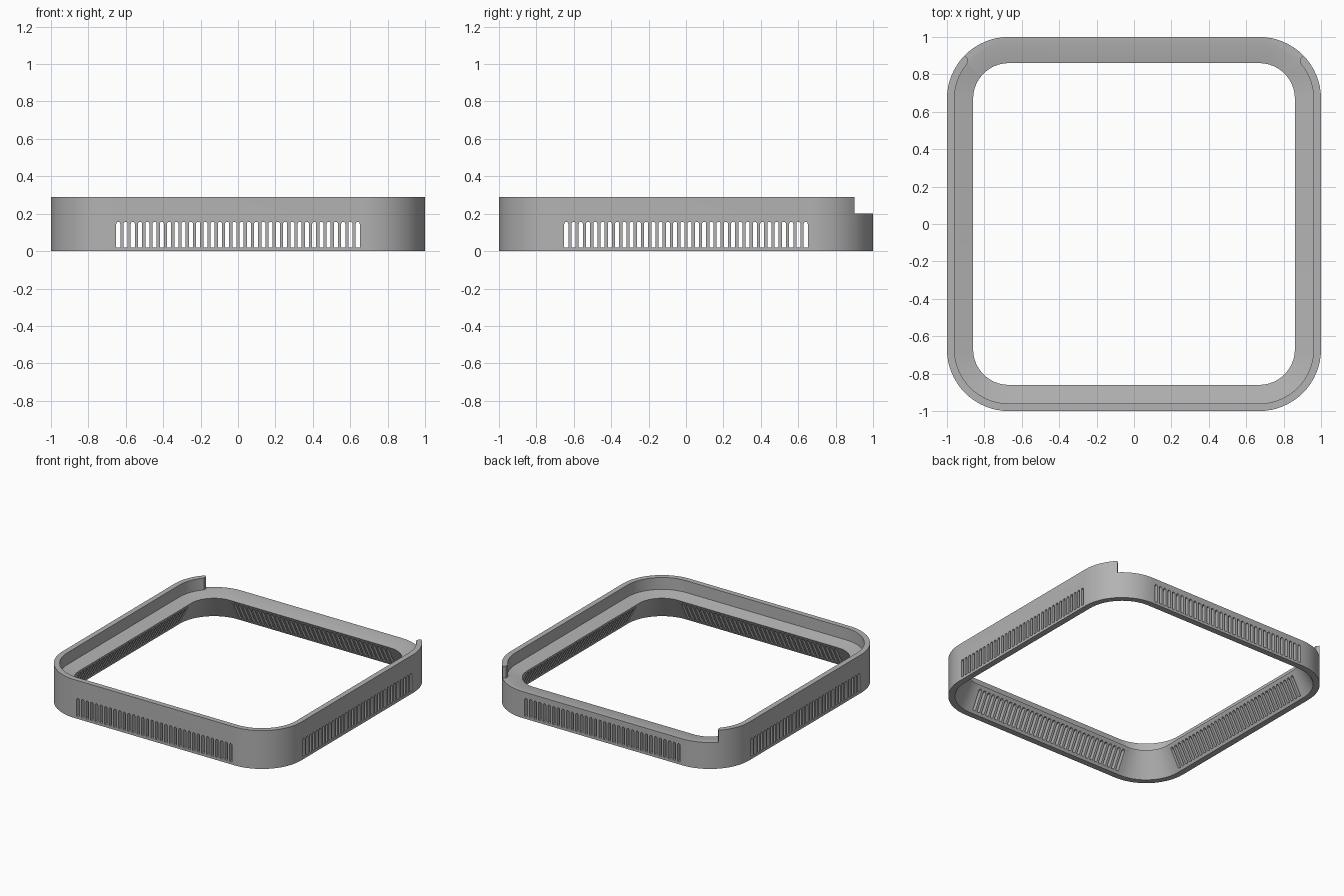
import bpy
import bmesh
import math

RADIUS = 0.33        # outer corner radius
CENTRE = 1 - RADIUS  # corner arc centre
STEPS = 16           # segments per corner

old = bpy.data.objects.get("Cube")
if old:
    bpy.data.objects.remove(old, do_unlink=True)

grey = bpy.data.materials.new("mid_grey")
grey.use_nodes = True
colour = (0.45, 0.45, 0.45, 1)
grey.diffuse_color = colour
grey.node_tree.nodes["Principled BSDF"].inputs["Base Color"].default_value = colour


def finish(bm, name):
    bmesh.ops.recalc_face_normals(bm, faces=bm.faces)
    mesh = bpy.data.meshes.new(name)
    bm.to_mesh(mesh)
    bm.free()
    mesh.materials.append(grey)
    obj = bpy.data.objects.new(name, mesh)
    bpy.context.collection.objects.link(obj)
    return obj


def prism(bm, start, end):
    """Closed prism between two matching outlines."""
    a = [bm.verts.new(p) for p in start]
    b = [bm.verts.new(p) for p in end]
    bm.faces.new(a)
    bm.faces.new(b[::-1])
    for i in range(len(a)):
        j = (i + 1) % len(a)
        bm.faces.new((a[i], b[i], b[j], a[j]))


def ring(inset, z):
    """Rounded square, inset from the outer outline."""
    points = []
    for quarter in range(4):
        base = quarter * math.pi / 2
        cx = CENTRE if quarter in (0, 3) else -CENTRE
        cy = CENTRE if quarter < 2 else -CENTRE
        for s in range(STEPS + 1):
            a = base + s / STEPS * math.pi / 2
            r = RADIUS - inset
            points.append((cx + r * math.cos(a), cy + r * math.sin(a), z))
    return points


# Frame: wall, sloping ledge and flared inner face, as (inset, height)
section = [(0, 0), (0, 0.29), (0.04, 0.29), (0.04, 0.2), (0.14, 0.18), (0.045, 0)]
bm = bmesh.new()
rings = [[bm.verts.new(p) for p in ring(*point)] for point in section]
for k, lower in enumerate(rings):
    upper = rings[(k + 1) % len(rings)]
    for i in range(len(lower)):
        j = (i + 1) % len(lower)
        bm.faces.new((lower[i], lower[j], upper[j], upper[i]))
frame = finish(bm, "vented_frame")

# Cutter for the lowered back rim, with curled ends on the wall
side = [(0.8, 0.85), (0.889, 0.862), (0.888, 0.885), (0.905, 0.902), (1.1, 1.1)]
outline = side + [(-x, y) for x, y in reversed(side)]
bm = bmesh.new()
prism(bm, [(x, y, 0.2) for x, y in outline], [(x, y, 0.4) for x, y in outline])
cutters = [finish(bm, "back_rim_cutter")]

# Cutters for the vent slots, running through both opposite sides
COUNT, HALF, LOW, HIGH = 34, 0.011, 0.02, 0.157
arch = [(-HALF, LOW), (HALF, LOW)]
for s in range(7):
    a = s / 6 * math.pi
    arch.append((HALF * math.cos(a), HIGH - HALF + HALF * math.sin(a)))
for along_x in (False, True):
    bm = bmesh.new()
    for n in range(COUNT):
        mid = (n / (COUNT - 1) * 2 - 1) * 0.64
        ends = []
        for reach in (-1.1, 1.1):
            ends.append([(reach, mid + u, z) if along_x else (mid + u, reach, z)
                         for u, z in arch])
        prism(bm, *ends)
    cutters.append(finish(bm, "slot_cutter"))

# Apply the cuts
bpy.ops.object.select_all(action="DESELECT")
frame.select_set(True)
bpy.context.view_layer.objects.active = frame
for cutter in cutters:
    cutter.hide_render = True
    cut = frame.modifiers.new("cut", "BOOLEAN")
    cut.operation = "DIFFERENCE"
    cut.solver = "EXACT"
    cut.object = cutter
    bpy.ops.object.modifier_apply(modifier=cut.name)
    bpy.data.objects.remove(cutter, do_unlink=True)

bpy.ops.object.shade_smooth_by_angle(angle=math.radians(30))
